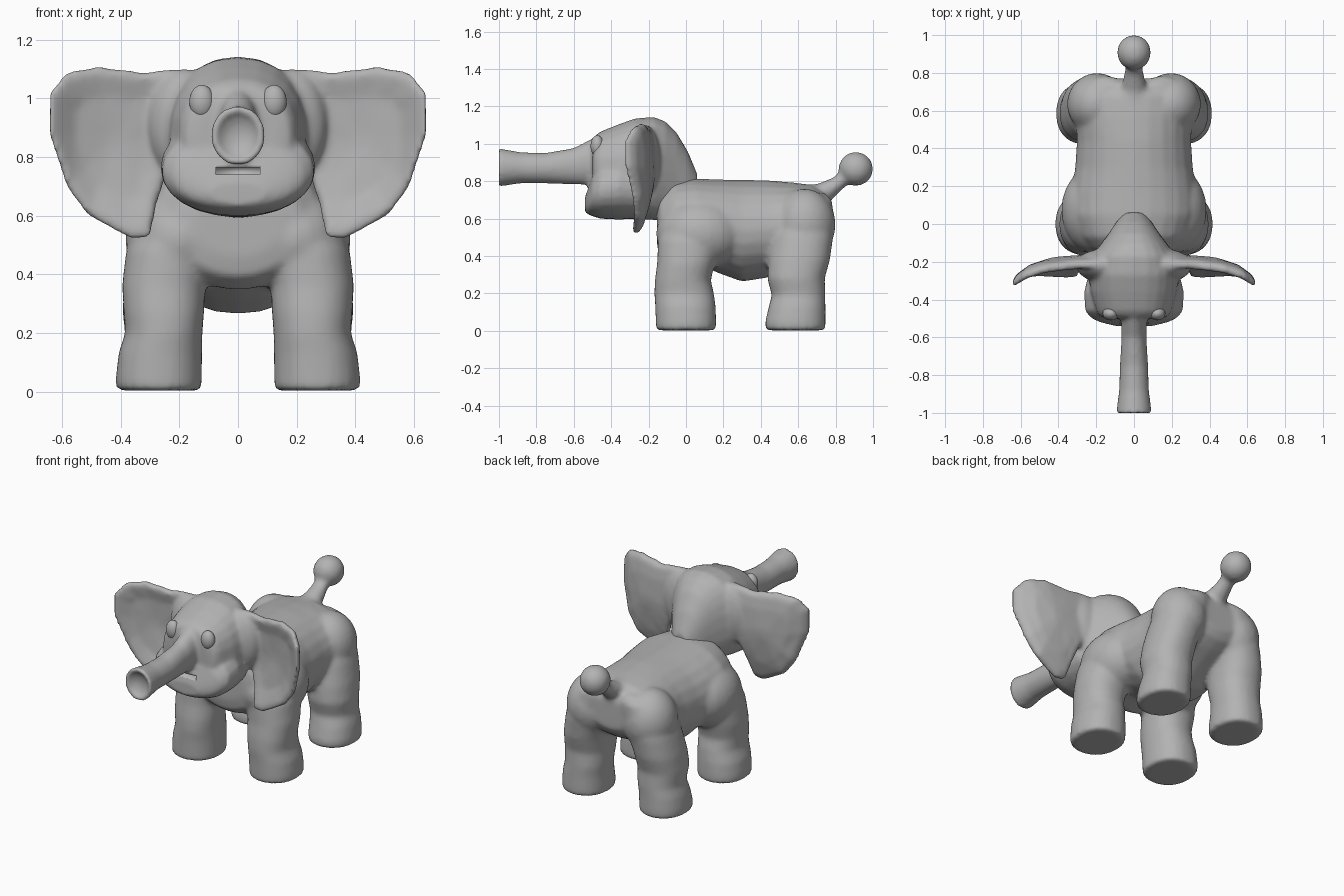
import bpy, bmesh, math
from mathutils import Matrix

grey = bpy.data.materials.new("elephant grey")
grey.diffuse_color = (0.45, 0.45, 0.45, 1)


def skin(bm, rings):
    """Bridge closed rings of equal size and cap both ends."""
    rows = [[bm.verts.new(p) for p in r] for r in rings]
    n = len(rows[0])
    for a, b in zip(rows, rows[1:]):
        for i in range(n):
            j = (i + 1) % n
            bm.faces.new((a[i], a[j], b[j], b[i]))
    bm.faces.new(rows[0][::-1])
    bm.faces.new(rows[-1])


def loft(bm, axis, sections, n=24, power=1.0):
    """Sections are (position on axis, centre 1, centre 2, radius 1, radius 2)."""
    rings = []
    for t, c1, c2, r1, r2 in sections:
        ring = []
        for k in range(n):
            a = 2 * math.pi * k / n
            c, s = math.cos(a), math.sin(a)
            u = c1 + r1 * math.copysign(abs(c) ** power, c)
            v = c2 + r2 * math.copysign(abs(s) ** power, s)
            ring.append((u, t, v) if axis == "y" else (u, v, t))
        rings.append(ring)
    skin(bm, rings)


def ball(bm, centre, radii):
    m = Matrix.Translation(centre) @ Matrix.Diagonal((*radii, 1))
    bmesh.ops.create_uvsphere(bm, u_segments=24, v_segments=16, radius=1, matrix=m)


def finish(name, bm, voxel=None, smooth=0):
    bmesh.ops.recalc_face_normals(bm, faces=bm.faces)
    me = bpy.data.meshes.new(name)
    bm.to_mesh(me)
    bm.free()
    me.materials.append(grey)
    me.shade_smooth()
    ob = bpy.data.objects.new(name, me)
    bpy.context.collection.objects.link(ob)
    if voxel:
        r = ob.modifiers.new("fuse", "REMESH")
        r.mode, r.voxel_size, r.use_smooth_shade = "VOXEL", voxel, True
        s = ob.modifiers.new("soften", "SMOOTH")
        s.factor, s.iterations = 0.5, smooth
    return ob


# Torso, legs and tail fused into one skin
bm = bmesh.new()
loft(bm, "y", [(-.155, 0, .57, .15, .11), (-.14, 0, .57, .22, .18), (-.07, 0, .575, .29, .23),
               (.05, 0, .59, .33, .225), (.17, 0, .56, .33, .25), (.30, 0, .535, .312, .272),
               (.44, 0, .545, .303, .26), (.58, 0, .58, .31, .213), (.68, 0, .60, .28, .18),
               (.74, 0, .60, .22, .14), (.77, 0, .60, .14, .09)])
for s in (-1, 1):
    # Front leg with a bulging shoulder
    loft(bm, "z", [(.003, s * .27, 0, .146, .160), (.05, s * .27, 0, .147, .162),
                   (.13, s * .265, -.003, .143, .162), (.20, s * .253, -.01, .132, .160),
                   (.27, s * .253, -.017, .137, .150), (.36, s * .253, .0, .143, .155),
                   (.48, s * .235, .02, .147, .17), (.58, s * .19, .03, .15, .165),
                   (.67, s * .13, .04, .13, .13), (.72, s * .10, .04, .08, .08)], power=.9)
    ball(bm, (s * .195, .075, .52), (.19, .235, .19))
    # Back leg with a bulging haunch
    loft(bm, "z", [(.003, s * .27, .585, .141, .160), (.05, s * .27, .585, .143, .162),
                   (.13, s * .265, .594, .138, .152), (.19, s * .253, .602, .132, .144),
                   (.28, s * .255, .588, .140, .154), (.38, s * .245, .605, .140, .165),
                   (.50, s * .215, .622, .145, .165), (.62, s * .18, .64, .14, .15),
                   (.70, s * .14, .66, .12, .12), (.74, s * .11, .66, .07, .08)], power=.9)
    ball(bm, (s * .195, .635, .57), (.16, .165, .19))
# Tail with a ball tip
loft(bm, "y", [(.58, 0, .70, .10, .085), (.70, 0, .725, .072, .06),
               (.78, 0, .76, .055, .058), (.84, 0, .81, .046, .05),
               (.91, 0, .87, .046, .045)], n=16)
ball(bm, (0, .908, .866), (.090, .093, .091))
finish("body", bm, .013, 10)

# Head: cranium, cheeks, trunk and ears fused into one skin
bm = bmesh.new()
loft(bm, "y", [(.06, 0, .75, .05, .09), (.01, 0, .78, .095, .18), (-.05, 0, .83, .135, .23),
               (-.11, 0, .855, .18, .265), (-.17, 0, .868, .225, .275),
               (-.27, 0, .865, .24, .272), (-.36, 0, .86, .23, .245),
               (-.46, 0, .865, .20, .20), (-.49, 0, .87, .18, .17),
               (-.50, 0, .87, .14, .13)], power=.87)
loft(bm, "y", [(-.10, 0, .72, .14, .11), (-.24, 0, .75, .235, .15), (-.36, 0, .765, .265, .17),
               (-.46, 0, .75, .26, .15), (-.50, 0, .73, .225, .117),
               (-.52, 0, .70, .18, .08), (-.54, 0, .675, .10, .04)], power=.95)
loft(bm, "y", [(-.38, 0, .90, .10, .14), (-.50, 0, .905, .068, .125), (-.60, 0, .88, .066, .098),
               (-.75, 0, .87, .075, .082), (-.88, 0, .872, .079, .083), (-.95, 0, .873, .088, .094),
               (-1.008, 0, .873, .095, .104), (-1.006, 0, .873, .078, .086),
               (-.98, 0, .873, .055, .065), (-.965, 0, .873, .02, .02)])

# Ears: cupped outline, thicker towards the middle
outline = [(.16, 1.10), (.22, 1.10), (.32, 1.088), (.48, 1.108), (.585, 1.088), (.642, 1.02),
           (.644, .88), (.585, .70), (.51, .60), (.36, .52), (.30, .53), (.275, .65),
           (.24, .75), (.17, .85)]
for s in (-1, 1):
    rings = []
    for side, k, thick in ((-1, .1, .025), (-1, .6, .022), (-1, .9, .026), (-1, 1, .014),
                           (1, 1, .014), (1, .9, .026), (1, .6, .028), (1, .1, .030)):
        ring = []
        for ox, oz in outline:
            x, z = .42 + (ox - .42) * k, .86 + (oz - .86) * k
            u = max(0, (x - .2) / .44)
            y = -.185 - .035 * u - .09 * u ** 5 - .055 * ((z - .88) / .3) ** 2 * (1 - .6 * u ** 2)
            ring.append((s * x, y + side * thick, z))
        rings.append(ring)
    skin(bm, rings)
    # Thick ear root blending into the head
    ball(bm, (s * .18, -.22, .91), (.125, .085, .19))
head = finish("head", bm, .012, 8)

# Mouth slot
bm = bmesh.new()
bmesh.ops.create_cube(bm, size=1, matrix=Matrix.Translation((0, -.53, .752))
                      @ Matrix.Diagonal((.15, .12, .024, 1)))
cutter = finish("mouth_cutter", bm)
cutter.hide_render = True
cutter.hide_viewport = True
cut = head.modifiers.new("mouth", "BOOLEAN")
cut.object, cut.operation = cutter, "DIFFERENCE"

# Eyes
bm = bmesh.new()
for s in (-1, 1):
    ball(bm, (s * .123, -.474, .988), (.043, .036, .058))
finish("eyes", bm)
